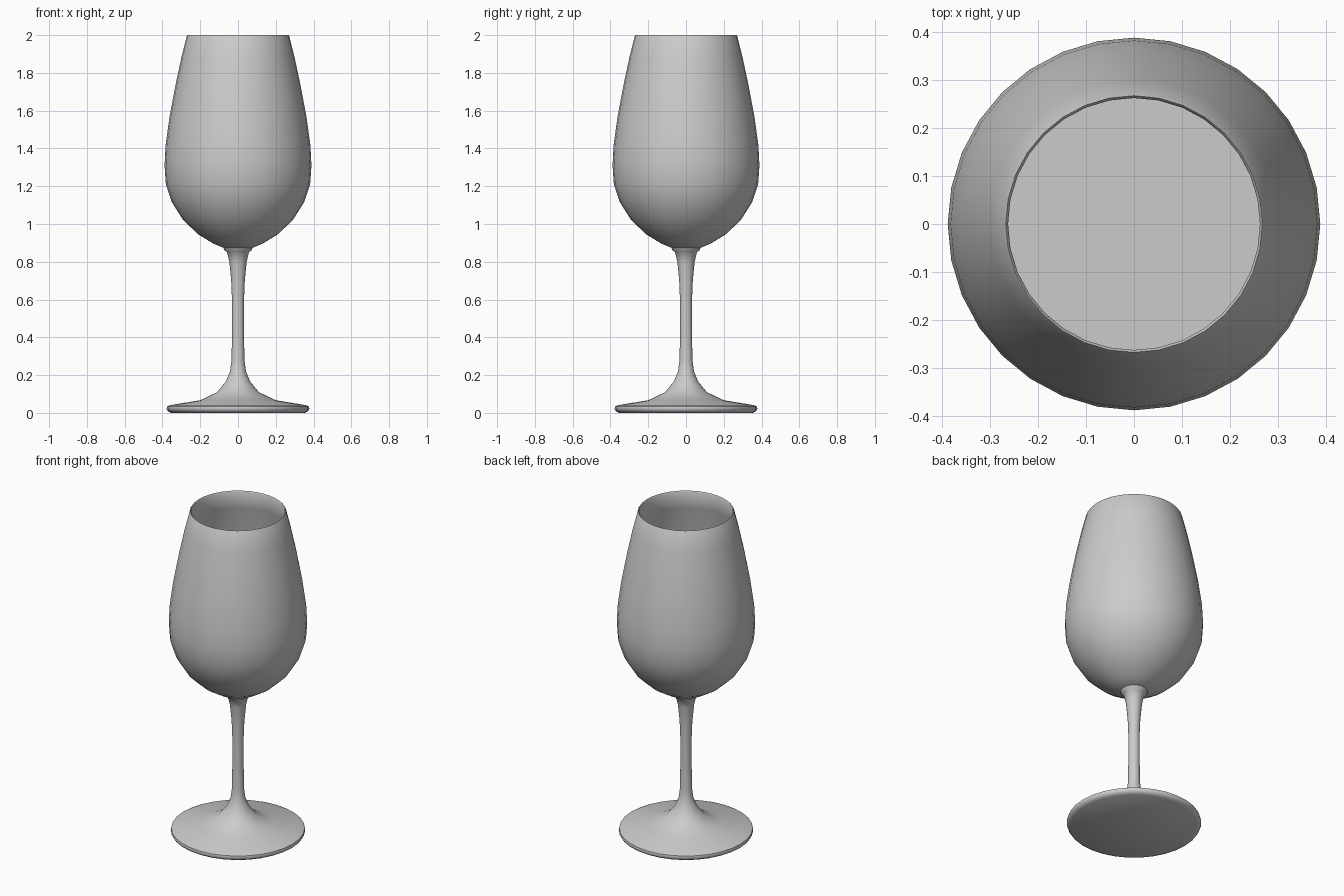
import bpy, math

if "Cube" in bpy.data.objects:
    bpy.data.objects.remove(bpy.data.objects["Cube"], do_unlink=True)

SIDES = 32


def material(name, colour):
    m = bpy.data.materials.new(name)
    m.use_nodes = True
    m.diffuse_color = colour
    m.node_tree.nodes["Principled BSDF"].inputs["Base Color"].default_value = colour
    return m


def lathe(name, profile, mat, angle):
    """Turn an (r, z) profile around z; points with r = 0 become poles."""
    verts, rings, faces = [], [], []
    for r, z in profile:
        n = SIDES if r > 0 else 1
        rings.append([len(verts) + i for i in range(n)])
        for i in range(n):
            a = math.tau * i / SIDES
            verts.append((r * math.cos(a), r * math.sin(a), z))
    for low, high in zip(rings, rings[1:]):
        for i in range(SIDES):
            j = (i + 1) % SIDES
            ring = [low[i % len(low)], low[j % len(low)],
                    high[j % len(high)], high[i % len(high)]]
            faces.append(list(dict.fromkeys(ring)))
    mesh = bpy.data.meshes.new(name)
    mesh.from_pydata(verts, [], faces)
    mesh.materials.append(mat)
    obj = bpy.data.objects.new(name, mesh)
    bpy.context.collection.objects.link(obj)
    bpy.ops.object.select_all(action="DESELECT")
    obj.select_set(True)
    bpy.context.view_layer.objects.active = obj
    bpy.ops.object.shade_smooth_by_angle(angle=math.radians(angle))
    return obj


grey = material("pale grey", (0.6, 0.6, 0.6, 1))

# Foot and stem, from the underside up to the collar
lathe("foot_and_stem", [
    (0, 0), (0.355, 0), (0.372, 0.01), (0.378, 0.022), (0.375, 0.034),
    (0.36, 0.041), (0.2, 0.067), (0.11, 0.11), (0.065, 0.165),
    (0.042, 0.22), (0.034, 0.28), (0.032, 0.42), (0.032, 0.6),
    (0.036, 0.7), (0.046, 0.8), (0.058, 0.852), (0.073, 0.862),
    (0.076, 0.872), (0, 0.875)], grey, 50)

# Bowl: outer wall, rounded rim, then the inner wall back down
outer = [(0.075, 0.873), (0.13, 0.896), (0.21, 0.945), (0.29, 1.02),
         (0.35, 1.115), (0.382, 1.21), (0.389, 1.31), (0.383, 1.42),
         (0.362, 1.57), (0.33, 1.74), (0.3, 1.88), (0.272, 1.994)]
inner = [(r - 0.009, z + 0.008 if z < 1.2 else z) for r, z in reversed(outer)]
lathe("bowl", [(0, 0.866)] + outer + [(0.268, 2.0)] + inner + [(0, 0.876)],
      grey, 60)

# Level surface of the drink inside the bowl
lathe("drink_surface", [(0.379, 1.3), (0, 1.3)], grey, 30)
